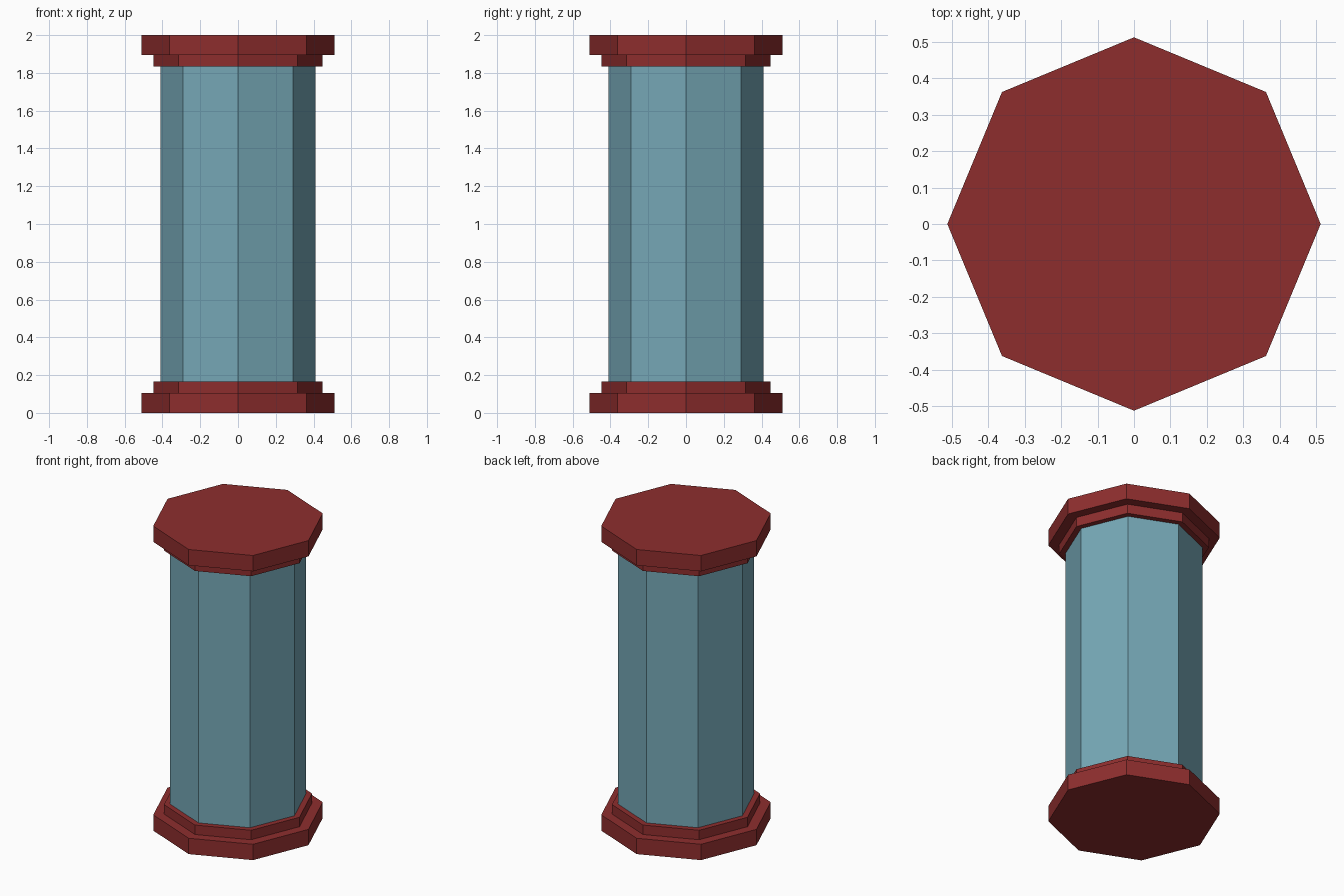
import bpy, math

if "Cube" in bpy.data.objects:
    bpy.data.objects.remove(bpy.data.objects["Cube"])


def material(name, color):
    m = bpy.data.materials.new(name)
    m.diffuse_color = (*color, 1)
    m.use_nodes = True
    m.node_tree.nodes["Principled BSDF"].inputs["Base Color"].default_value = m.diffuse_color
    return m


red = material("dark red", (0.27, 0.027, 0.027))
blue = material("dusty blue", (0.18, 0.39, 0.47))


def octagon(name, radius, z0, z1, mat):
    # Eight-sided prism with corners on the x and y axes
    bpy.ops.mesh.primitive_cylinder_add(vertices=8, radius=radius, depth=z1 - z0,
                                        location=(0, 0, (z0 + z1) / 2))
    ob = bpy.context.object
    ob.name = name
    ob.data.materials.append(mat)
    return ob


# Column shaft
octagon("shaft", 0.41, 0.15, 1.85, blue)

# Base: wide plinth and narrower step
octagon("base_plinth", 0.512, 0.0, 0.104, red)
octagon("base_step", 0.447, 0.10, 0.166, red)

# Capital: mirrored from the base
octagon("capital_step", 0.447, 1.834, 1.90, red)
octagon("capital_plate", 0.512, 1.896, 2.0, red)
